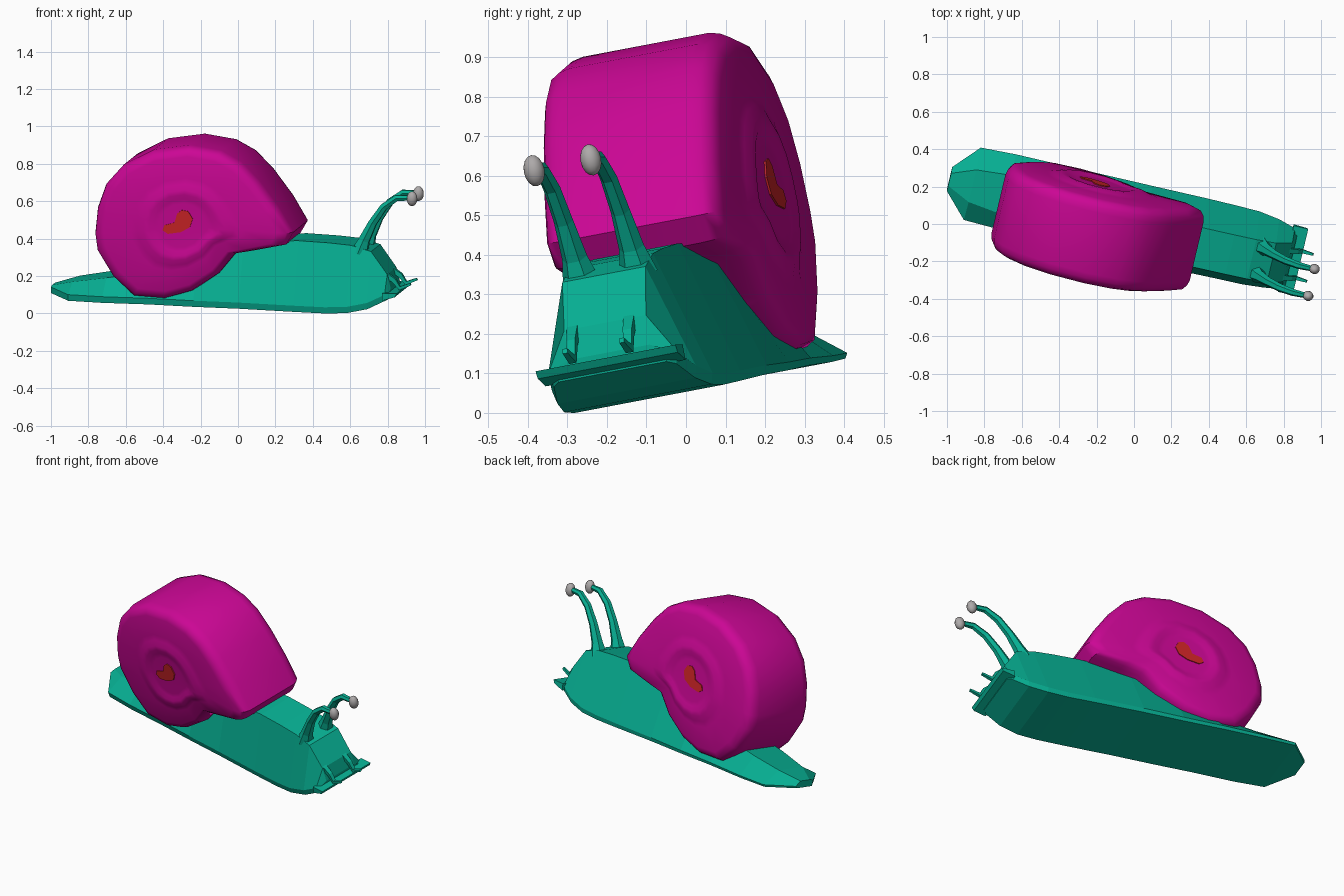
import bpy, bmesh, math
from mathutils import Matrix, Vector

cube = bpy.data.objects.get("Cube")
if cube:
    bpy.data.objects.remove(cube)


def material(name, rgb):
    m = bpy.data.materials.new(name)
    m.use_nodes = True
    m.diffuse_color = (*rgb, 1)
    m.node_tree.nodes["Principled BSDF"].inputs["Base Color"].default_value = (*rgb, 1)
    return m


GREEN = material("sea_green", (0.002, 0.43, 0.29))
MAGENTA = material("magenta", (0.6, 0.002, 0.3))
RED = material("brick_red", (0.62, 0.018, 0.02))
GREY = material("pale_grey", (0.42, 0.4, 0.4))

# The whole creature is turned, pitched and rolled slightly
POSE = (Matrix.Translation((0, 0.012, 0.059))
        @ Matrix.Rotation(math.radians(-12.8), 4, 'Z')
        @ Matrix.Rotation(math.radians(3), 4, 'Y')
        @ Matrix.Rotation(math.radians(10.5), 4, 'X'))


def finish(name, bm, mat, smooth=None):
    bmesh.ops.recalc_face_normals(bm, faces=bm.faces)
    bm.transform(POSE)
    me = bpy.data.meshes.new(name)
    bm.to_mesh(me)
    bm.free()
    me.materials.append(mat)
    ob = bpy.data.objects.new(name, me)
    bpy.context.collection.objects.link(ob)
    if smooth:
        bpy.ops.object.select_all(action='DESELECT')
        ob.select_set(True)
        bpy.context.view_layer.objects.active = ob
        bpy.ops.object.shade_smooth_by_angle(angle=math.radians(smooth))
    return ob


def loft(rings):
    """Skin a list of equal-length closed rings and cap both ends."""
    bm = bmesh.new()
    vs = [[bm.verts.new(p) for p in ring] for ring in rings]
    n = len(rings[0])
    for a, b in zip(vs, vs[1:]):
        for i in range(n):
            j = (i + 1) % n
            bm.faces.new((a[i], a[j], b[j], b[i]))
    bm.faces.new(vs[0])
    bm.faces.new(vs[-1])
    return bm


# Body: along, sole half width, sole height, top half width, top height
sections = [
    (-1.015, .065, .005, .035, .045), (-.89, .2, -.005, .09, .08), (-.7, .207, -.005, .11, .115),
    (-.45, .207, 0, .11, .16), (-.2, .207, 0, .11, .28), (.05, .207, .003, .11, .353),
    (.35, .207, .002, .11, .373), (.52, .205, .002, .11, .37), (.64, .203, .01, .11, .363),
    (.75, .19, .035, .11, .335), (.84, .17, .08, .108, .215), (.86, .15, .09, .107, .14),
]


def body_ring(u, s, wb, t, tw):
    c = .01
    # The left wall of the sole thins out towards the tail
    left = wb + .012 + .01 * (u + 1)
    right = wb + .035
    return [(u, c - s + .008, wb), (u, c + s - .008, wb), (u, c + s, left),
            (u, c + t, tw), (u, c - t, tw), (u, c - s, right)]


finish("body", loft([body_ring(*s) for s in sections]), GREEN)

# Mouth lip: thin ledge across the front of the head
lip = [(.83, .085), (.9, .108), (.91, .128), (.83, .125)]
finish("mouth_lip", loft([[(u, v, w) for u, w in lip] for v in (-.175, .195)]), GREEN)

# Shell: coiled outline, rounded edge and raised coil on both sides
outline = [
    (.34, .433), (.3, .363), (.13, .323), (.02, .3), (-.07, .185), (-.21, .085), (-.36, .035),
    (-.53, .04), (-.645, .14), (-.735, .28), (-.748, .37), (-.735, .51), (-.69, .64),
    (-.595, .75), (-.43, .84), (-.23, .876), (-.06, .855), (.05, .8), (.15, .703), (.26, .563),
]
CENTRE = Vector((-.25, .45))
MEAN = .39


def shell_ring(scale, v):
    ring = []
    for p in outline:
        d = Vector(p) - CENTRE
        k = min(1, scale * 1.1)
        radius = scale * (d.length * k + MEAN * (1 - k))
        q = CENTRE + d.normalized() * radius
        ring.append((q.x, v, q.y))
    return ring


steps = [(.3, .248), (.36, .249), (.42, .257), (.48, .257), (.55, .245), (.62, .238),
         (.88, .233), (.95, .22), (.985, .195), (1, .165)]
rings = [shell_ring(s, -v) for s, v in steps] + [shell_ring(s, v) for s, v in reversed(steps)]
finish("shell", loft(rings), MAGENTA, 40)

# Spots: thin kidney plates at the centre of each coil
spot = [(-.36, .42), (-.35, .448), (-.295, .465), (-.28, .515), (-.255, .535), (-.22, .53),
        (-.195, .49), (-.21, .445), (-.26, .415), (-.33, .402)]
for side, name in ((-1, "right_spot"), (1, "left_spot")):
    finish(name, loft([[(u, side * v, w) for u, w in spot] for v in (.246, .253)]), RED)


def tube(path, v, sides):
    """Tapered tube along (along, height, radius) points at a side offset."""
    rings = []
    for i, (u, w, r) in enumerate(path):
        a, b = path[max(i - 1, 0)], path[min(i + 1, len(path) - 1)]
        t = Vector((b[0] - a[0], 0, b[1] - a[1])).normalized()
        n, side = Vector((-t.z, 0, t.x)), Vector((0, 1, 0))
        angles = [math.tau * (k + .5) / sides for k in range(sides)]
        rings.append([Vector((u, v, w)) + r * (math.cos(q) * n + math.sin(q) * side)
                      for q in angles])
    return loft(rings)


# Eye stalks, eyes and mouth feelers, one of each per side
stalk = [(.68, .32, .05), (.705, .39, .033), (.75, .485, .025), (.81, .575, .022),
         (.88, .628, .019), (.95, .632, .015)]
feeler = [(.82, .215, .02), (.875, .18, .017), (.905, .14, .014), (.965, .165, .009)]
for side, name in ((-1, "right"), (1, "left")):
    v = .008 + side * .075
    finish(name + "_eye_stalk", tube(stalk, v, 6), GREEN)
    finish(name + "_feeler", tube(feeler, v - .01, 4), GREEN)
    bm = bmesh.new()
    bmesh.ops.create_uvsphere(bm, u_segments=12, v_segments=8, radius=1)
    bm.transform(Matrix.Translation((.965, v, .628)) @ Matrix.Diagonal((.029, .027, .04, 1)))
    finish(name + "_eye", bm, GREY, 40)
